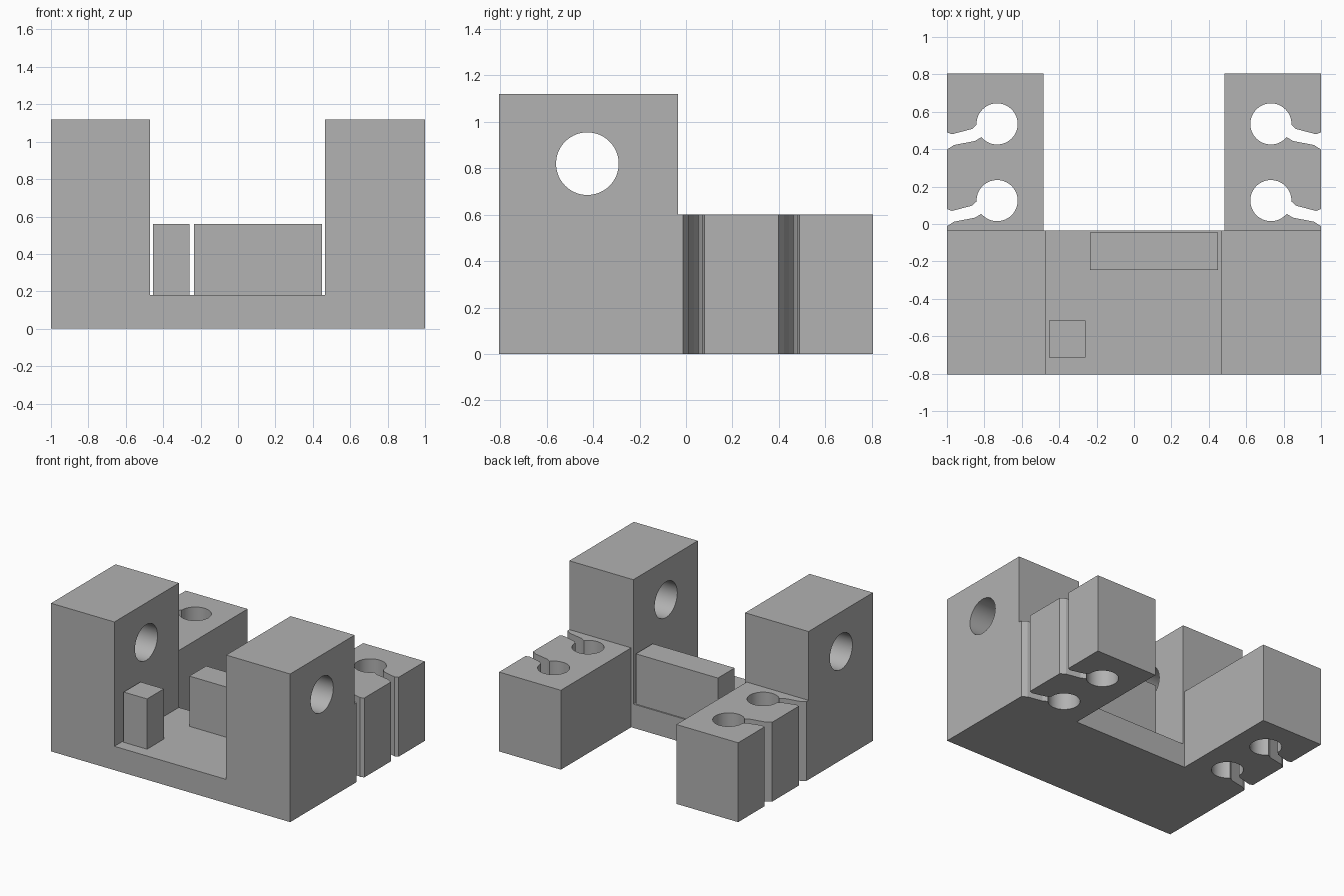
import bpy, bmesh, math
from mathutils import Vector

if "Cube" in bpy.data.objects:
    bpy.data.objects.remove(bpy.data.objects["Cube"])

grey = bpy.data.materials.new("plain_grey")
grey.diffuse_color = (0.445, 0.445, 0.445, 1)
grey.use_nodes = True
grey.node_tree.nodes["Principled BSDF"].inputs["Base Color"].default_value = grey.diffuse_color


def extrude_profile(name, points, direction):
    """Solid made by sweeping a closed outline along a vector."""
    bm = bmesh.new()
    face = bm.faces.new([bm.verts.new(p) for p in points])
    ext = bmesh.ops.extrude_face_region(bm, geom=[face], use_keep_orig=True)
    moved = [e for e in ext["geom"] if isinstance(e, bmesh.types.BMVert)]
    bmesh.ops.translate(bm, verts=moved, vec=Vector(direction))
    bmesh.ops.recalc_face_normals(bm, faces=bm.faces)
    mesh = bpy.data.meshes.new(name)
    bm.to_mesh(mesh)
    bm.free()
    mesh.materials.append(grey)
    obj = bpy.data.objects.new(name, mesh)
    bpy.context.collection.objects.link(obj)
    return obj


def box(name, x0, x1, y0, y1, z0, z1):
    outline = [(x0, y0, z0), (x1, y0, z0), (x1, y1, z0), (x0, y1, z0)]
    return extrude_profile(name, outline, (0, 0, z1 - z0))


def smooth(obj):
    bpy.ops.object.select_all(action='DESELECT')
    obj.select_set(True)
    bpy.context.view_layer.objects.active = obj
    bpy.ops.object.shade_smooth_by_angle(angle=math.radians(20))


# U-shaped body: floor between two tall walls
FLOOR, FRONT, BACK = 0.18, -0.805, -0.035
outline = [(-1, 0), (1, 0), (1, 1.12), (0.465, 1.12),
           (0.465, FLOOR), (-0.47, FLOOR), (-0.47, 1.12), (-1, 1.12)]
body = extrude_profile("body", [(x, FRONT, z) for x, z in outline],
                       (0, BACK - FRONT, 0))

# Shaft hole through both walls
SEG = 64
ring = [(-1.2, -0.425 + 0.135 * math.cos(2 * math.pi * i / SEG),
         0.82 + 0.135 * math.sin(2 * math.pi * i / SEG)) for i in range(SEG)]
cutter = extrude_profile("hole_cutter", ring, (2.4, 0, 0))
mod = body.modifiers.new("shaft_hole", 'BOOLEAN')
mod.operation, mod.solver, mod.object = 'DIFFERENCE', 'EXACT', cutter
bpy.context.view_layer.objects.active = body
bpy.ops.object.modifier_apply(modifier=mod.name)
bpy.data.objects.remove(cutter)
smooth(body)


def keyhole(cy):
    """Round socket with a bent slot to the outer side, from low y to high y."""
    pts = [(1, cy - 0.137), (0.963, cy - 0.113), (0.85, cy - 0.091)]
    start, sweep, n = -40, -322.5, 48
    for i in range(n + 1):
        a = math.radians(start + sweep * i / n)
        pts.append((0.732 + 0.11 * math.cos(a), cy + 0.11 * math.sin(a)))
    return pts + [(0.866, cy - 0.027), (0.973, cy - 0.055), (1, cy - 0.045)]


# Rear arms with two keyhole sockets each, mirrored left and right
arm = ([(0.483, BACK), (1, BACK)] + keyhole(0.125) + keyhole(0.535)
       + [(1, 0.805), (0.483, 0.805)])
for side, s in (("right", 1), ("left", -1)):
    smooth(extrude_profile(side + "_arm", [(s * x, y, 0) for x, y in arm],
                           (0, 0, 0.6)))

# Blocks standing on the floor
box("square_post", -0.455, -0.26, -0.715, -0.515, FLOOR, 0.56)
box("long_block", -0.235, 0.45, -0.245, -0.045, FLOOR, 0.56)
